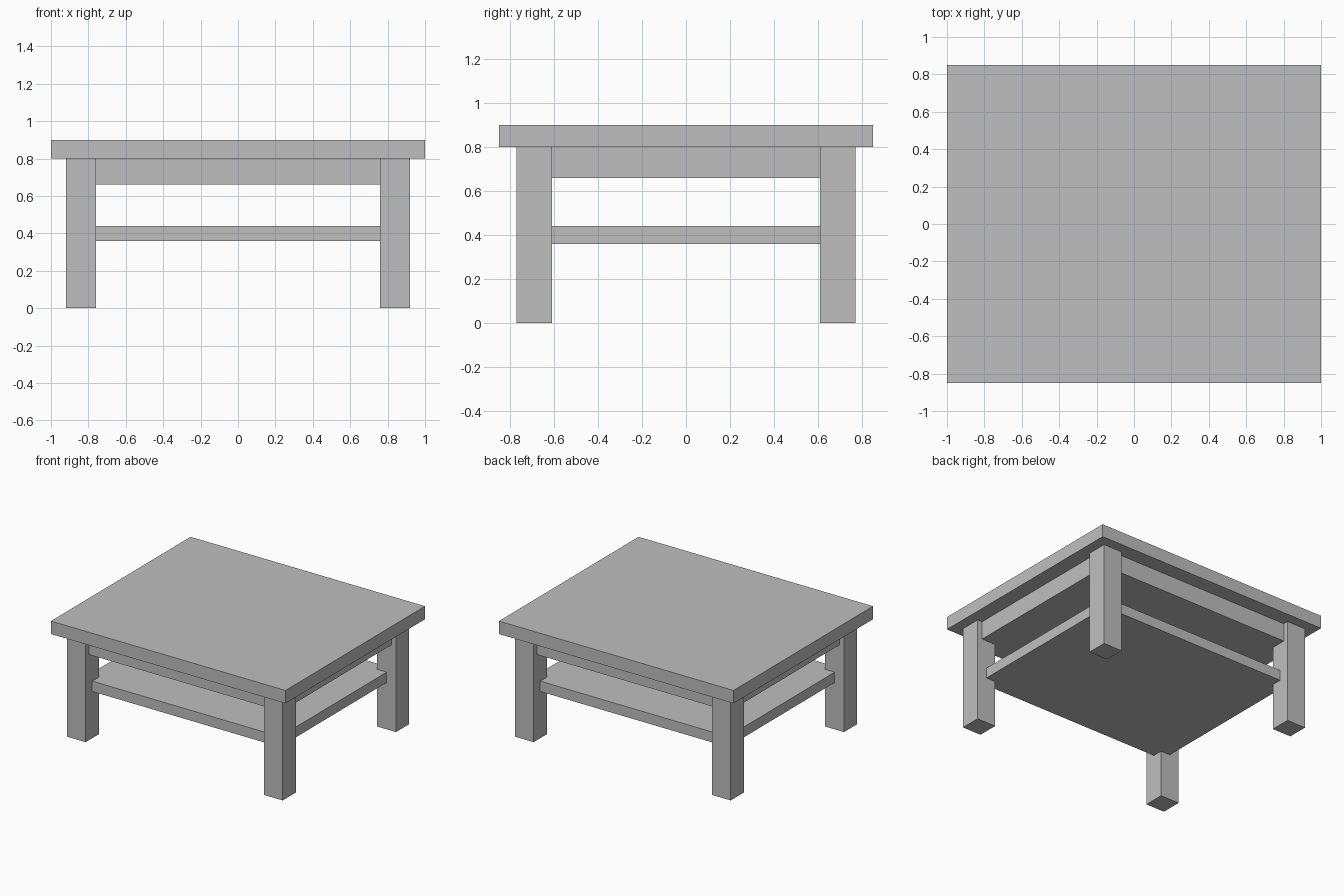
import bpy

# Remove the default cube
cube = bpy.data.objects.get("Cube")
if cube:
    bpy.data.objects.remove(cube, do_unlink=True)

# Single flat colour
GREY = (0.52, 0.52, 0.52, 1.0)
grey = bpy.data.materials.new("plain_grey")
grey.use_nodes = True
grey.diffuse_color = GREY
grey.node_tree.nodes["Principled BSDF"].inputs["Base Color"].default_value = GREY


def box(name, x, y, z):
    """Box spanning the given (low, high) ranges."""
    spans = (x, y, z)
    centre = [(lo + hi) / 2 for lo, hi in spans]
    bpy.ops.mesh.primitive_cube_add(size=1, location=centre)
    obj = bpy.context.object
    obj.name = obj.data.name = name
    obj.scale = [hi - lo for lo, hi in spans]
    bpy.ops.object.transform_apply(location=False, rotation=False, scale=True)
    obj.data.materials.append(grey)
    return obj


def slab(name, half_x, half_y, z):
    """Box centred on the origin in plan."""
    return box(name, (-half_x, half_x), (-half_y, half_y), z)


# Table top, the solid apron under it, and the lower shelf
slab("table_top", 1.0, 0.85, (0.8, 0.9))
slab("apron", 0.88, 0.73, (0.66, 0.8))
slab("lower_shelf", 0.84, 0.69, (0.36, 0.44))

# Four square legs
for side, sx in (("left", 1), ("right", -1)):
    for end, sy in (("front", -1), ("back", 1)):
        box(f"{end}_{side}_leg",
            sorted((sx * 0.76, sx * 0.92)),
            sorted((sy * 0.61, sy * 0.77)),
            (0.0, 0.8))
